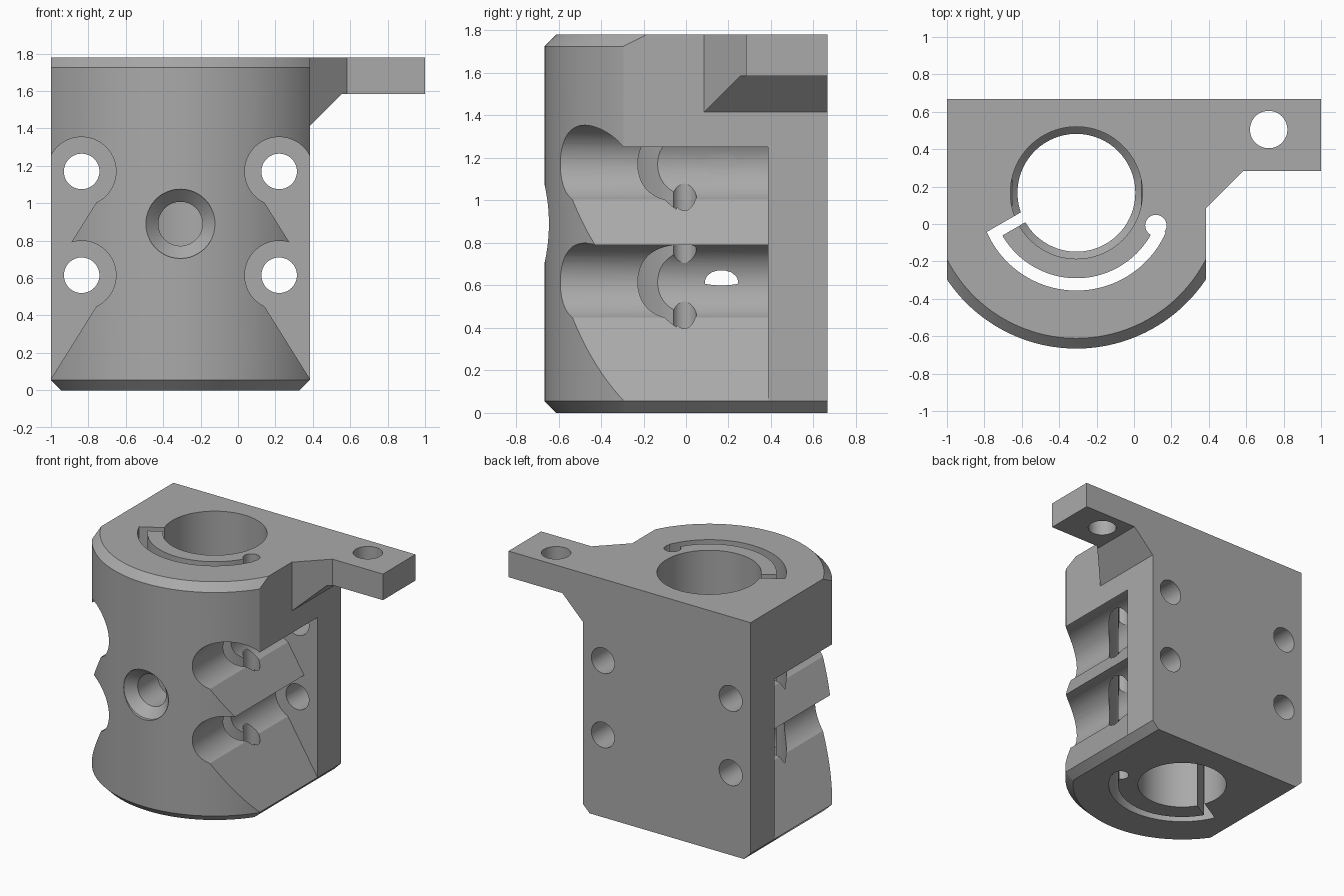
import bpy, bmesh
from math import sin, cos, asin, sqrt, radians, degrees, pi

cube = bpy.data.objects.get("Cube")
if cube:
    bpy.data.objects.remove(cube, do_unlink=True)

CX, CY = -0.308, 0.167      # bore axis
BACK, TOP = 0.667, 1.78
R, HALF, CH = 0.833, 0.693, 0.055

grey = bpy.data.materials.new("light_grey")
grey.use_nodes = True
grey.diffuse_color = (0.4, 0.4, 0.4, 1)
grey.node_tree.nodes["Principled BSDF"].inputs["Base Color"].default_value = (0.4, 0.4, 0.4, 1)


def loft(name, rings):
    """Closed solid through rings of equal point count."""
    bm = bmesh.new()
    loops = [[bm.verts.new(p) for p in ring] for ring in rings]
    n = len(loops[0])
    for a, b in zip(loops, loops[1:]):
        for i in range(n):
            j = (i + 1) % n
            bm.faces.new((a[i], a[j], b[j], b[i]))
    bm.faces.new(loops[0])
    bm.faces.new(loops[-1])
    bmesh.ops.recalc_face_normals(bm, faces=bm.faces)
    mesh = bpy.data.meshes.new(name)
    bm.to_mesh(mesh)
    bm.free()
    mesh.materials.append(grey)
    ob = bpy.data.objects.new(name, mesh)
    bpy.context.collection.objects.link(ob)
    return ob


def prism(name, pts, axis, lo, hi):
    """Extrude an outline along z (x,y points) or y (x,z points)."""
    if axis == "z":
        return loft(name, [[(a, b, h) for a, b in pts] for h in (lo, hi)])
    return loft(name, [[(a, h, b) for a, b in pts] for h in (lo, hi)])


def arc(cx, cy, r, a0, a1, n):
    return [(cx + r * cos(radians(a0 + (a1 - a0) * i / n)),
             cy + r * sin(radians(a0 + (a1 - a0) * i / n))) for i in range(n + 1)]


def circle(cx, cy, r, n=48):
    return arc(cx, cy, r, 0, 360 * (n - 1) / n, n - 1)


def combine(target, other, operation):
    mod = target.modifiers.new("join", "BOOLEAN")
    mod.operation, mod.solver, mod.object = operation, "EXACT", other
    bpy.context.view_layer.objects.active = target
    bpy.ops.object.modifier_apply(modifier=mod.name)
    bpy.data.objects.remove(other, do_unlink=True)


# Body: round-fronted block, chamfered round the front and the lower sides
def body_ring(r, half, z):
    end = degrees(asin(sqrt(1 - (half / r) ** 2)))
    pts = [(CX + half, BACK), (CX - half, BACK)] + arc(CX, CY, r, 180 + end, 360 - end, 64)
    return [(x, y, z) for x, y in pts]


body = loft("clamp_block", [body_ring(R - CH, HALF - CH, 0), body_ring(R, HALF, CH),
                            body_ring(R, HALF, TOP - CH), body_ring(R - CH, HALF, TOP)])

# Mounting tab with sloped underside and diagonal gusset
side = CX + HALF
tab = prism("mounting_tab", [(0.2, TOP), (1, TOP), (1, 1.585), (side + 0.17, 1.585),
                             (side, 1.415), (0.2, 1.415)], "y", 0.085, BACK)
combine(tab, prism("gusset_cutter", [(side - 0.2, -0.115), (side + 0.198, 0.283),
                                     (1.2, 0.283), (1.2, -0.115)], "z", 1, 2), "DIFFERENCE")
combine(tab, prism("tab_hole_cutter", circle(0.72, 0.505, 0.1), "z", 1, 2), "DIFFERENCE")
combine(body, tab, "UNION")

# Screw channels and through holes, two on each side
for s in (1, -1):
    for z in (1.17, 0.615):
        outline = arc(0.528, z, 0.184, 244.8, 20, 40)
        kx, kz = outline[0]
        outline += [(0.9, outline[-1][1]), (0.9, kz - (0.9 - kx) * 1.6)]
        outline = [(CX + s * x, h) for x, h in outline]
        combine(body, prism("channel_cutter", outline, "y", -1, 0.387), "DIFFERENCE")
        hole = circle(CX + s * 0.528, z, 0.095)
        combine(body, prism("screw_hole_cutter", hole, "y", 0.3, 0.9), "DIFFERENCE")

# Stepped main bore
bore = loft("bore_cutter", [[(x, y, z) for x, y in circle(CX, CY, r, 96)] for r, z in
                            ((0.315, -0.1), (0.315, 0.57), (0.353, 0.608), (0.353, 1.9))])
combine(body, bore, "DIFFERENCE")

# Countersunk front hole
front = loft("front_hole_cutter", [[(x, CY - d, z) for x, z in circle(CX, 0.89, r)] for r, d in
                                   ((0.118, 0.1), (0.118, 0.743), (0.185, 0.81), (0.185, 1))])
combine(body, front, "DIFFERENCE")

# Flexing slot: a radial split, then an arc that ends in a relief hole
inner, outer, gap = 0.457, 0.523, 0.058


def upper_edge(r):
    return 210 - degrees(asin(gap / r))


slot = arc(CX, CY, 0.25, upper_edge(0.25), 210, 1)
slot += arc(CX, CY, inner, 210, 336, 48)
slot += arc(CX, CY, outer, 336, upper_edge(outer), 48)
combine(body, prism("slot_cutter", slot, "z", -0.1, 1.9), "DIFFERENCE")
combine(body, prism("relief_hole_cutter", circle(0.117, -0.008, 0.057, 32), "z", -0.1, 1.9),
        "DIFFERENCE")

bpy.ops.object.select_all(action="DESELECT")
body.select_set(True)
bpy.context.view_layer.objects.active = body
bpy.ops.object.shade_smooth_by_angle(angle=radians(25))
